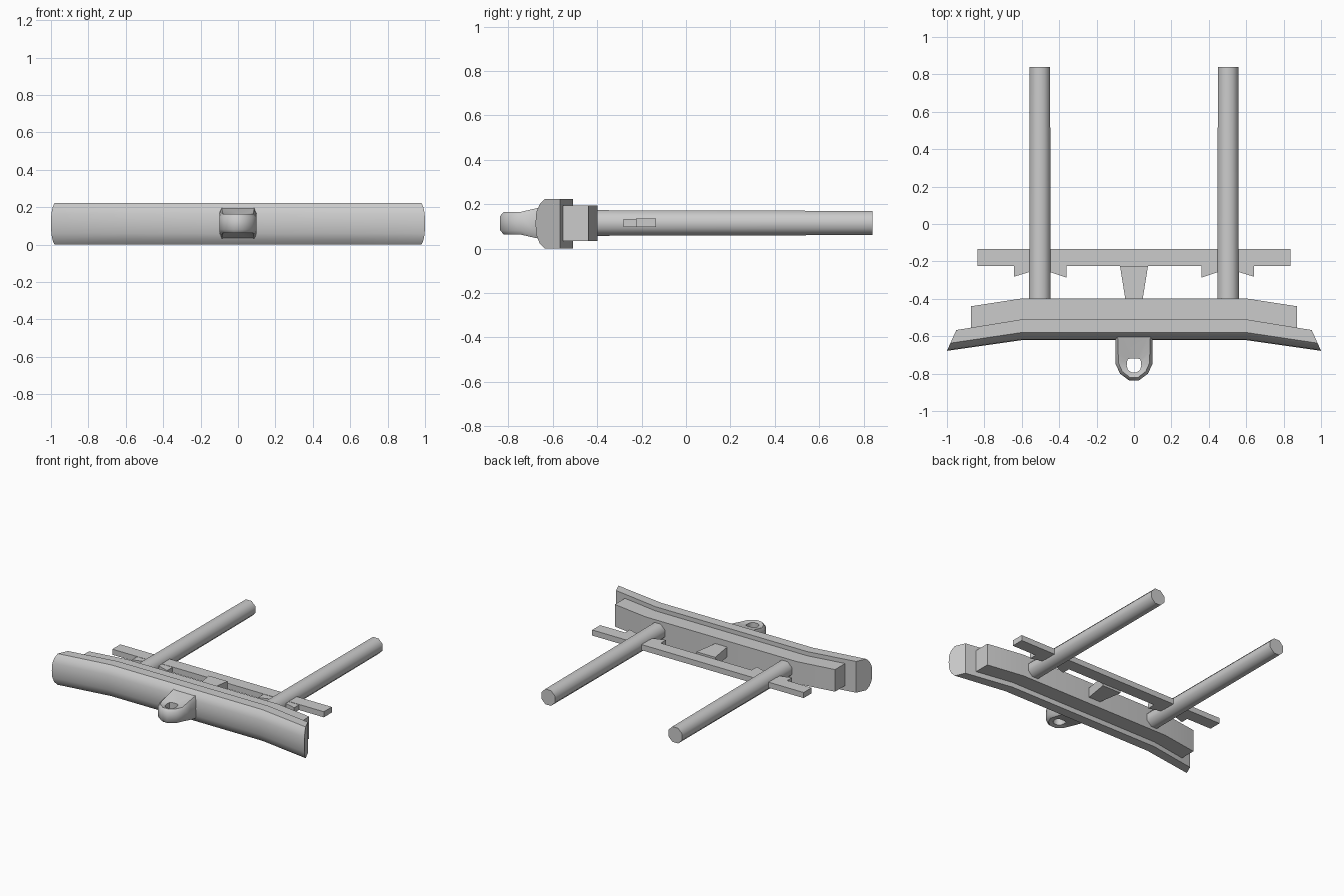
import bpy, bmesh, math

if "Cube" in bpy.data.objects:
    bpy.data.objects.remove(bpy.data.objects["Cube"])


def finish(name, bm, angle):
    bmesh.ops.recalc_face_normals(bm, faces=bm.faces)
    mesh = bpy.data.meshes.new(name)
    bm.to_mesh(mesh)
    bm.free()
    ob = bpy.data.objects.new(name, mesh)
    bpy.context.collection.objects.link(ob)
    bpy.ops.object.select_all(action='DESELECT')
    ob.select_set(True)
    bpy.context.view_layer.objects.active = ob
    bpy.ops.object.shade_smooth_by_angle(angle=math.radians(angle))
    return ob


def loft(name, rings, angle=35, closed=False):
    """Skin matching point rings; cap the ends, or join last to first."""
    bm = bmesh.new()
    rows = [[bm.verts.new(p) for p in r] for r in rings]
    n = len(rows[0])
    pairs = list(zip(rows, rows[1:]))
    if closed:
        pairs.append((rows[-1], rows[0]))
    else:
        bm.faces.new(rows[0])
        bm.faces.new(rows[-1])
    for a, b in pairs:
        for i in range(n):
            j = (i + 1) % n
            bm.faces.new((a[i], a[j], b[j], b[i]))
    return finish(name, bm, angle)


def plate(name, outline, z0, z1):
    return loft(name, [[(x, y, z) for x, y in outline] for z in (z0, z1)], 30)


def bar(name, profile, stations, lean, angle):
    """Sweep a (depth, z) profile through (x, rear y) stations; ends lean outward."""
    rings = []
    for k, (x, y) in enumerate(stations):
        end = k in (0, len(stations) - 1)
        s = math.copysign(lean if end else 0, x)
        rings.append([(x + s * d, y - d, z) for d, z in profile])
    return loft(name, rings, angle)


# Curved front bumper with swept-back rear and slanted ends
bar("bumper", [(0, 0), (0.07, 0), (0.093, 0.025), (0.107, 0.06), (0.111, 0.112),
               (0.107, 0.165), (0.093, 0.198), (0.07, 0.223), (0, 0.223)],
    [(-0.95, -0.567), (-0.6, -0.51), (0.6, -0.51), (0.95, -0.567)], 0.45, 45)

# Beam behind the bumper
bar("backing_beam", [(0, 0.035), (0.13, 0.035), (0.13, 0.193), (0, 0.193)],
    [(-0.872, -0.44), (-0.6, -0.398), (0.6, -0.398), (0.872, -0.44)], 0, 30)

# Frame rails and their gussets
for side, label in ((-1, "left"), (1, "right")):
    rings = []
    for y, r in ((-0.42, 0.0625), (-0.2, 0.0615), (0.84, 0.059)):
        rings.append([(side * 0.503 + r * math.cos(math.radians(22.5 + 45 * i)), y,
                       0.115 + r * math.sin(math.radians(22.5 + 45 * i))) for i in range(8)])
    loft("frame_rail_" + label, rings, 50)
    half = [(0.36, -0.2), (0.36, -0.287), (0.45, -0.257), (0.56, -0.257),
            (0.642, -0.282), (0.642, -0.2)]
    plate("gusset_" + label, [(side * x, y) for x, y in half], 0.098, 0.134)

# Cross bar and the tab tying it to the beam
plate("cross_bar", [(-0.837, -0.225), (0.837, -0.225), (0.837, -0.135), (-0.837, -0.135)],
      0.096, 0.136)
plate("centre_tab", [(-0.075, -0.224), (-0.045, -0.41), (0.045, -0.41), (0.075, -0.224)],
      0.08, 0.15)


# Tow eye: a closed ring around the hole, flaring taller into the bumper
def mirrored(half):
    return half + [(-x, y) for x, y in reversed(half)]


outer = mirrored([(0.1, -0.57), (0.1, -0.68), (0.1, -0.745), (0.075, -0.8), (0.025, -0.837)])
crown = mirrored([(0.088, -0.57), (0.085, -0.68), (0.082, -0.745), (0.063, -0.788), (0.022, -0.82)])
inner = mirrored([(0.02, -0.718), (0.035, -0.725), (0.039, -0.755), (0.033, -0.78), (0.014, -0.793)])


def height(y):
    if y < -0.74:
        return 0.051
    return 0.051 + (y + 0.74) * (0.25 if y < -0.67 else 0.22)


def level(pts, f):
    return [(x, y, 0.114 + f * height(y)) for x, y in pts]


loft("tow_eye", [level(outer, -0.65), level(outer, 0.65), level(crown, 1), level(inner, 0.85),
                 level(inner, -0.85), level(crown, -1)], 50, closed=True)
